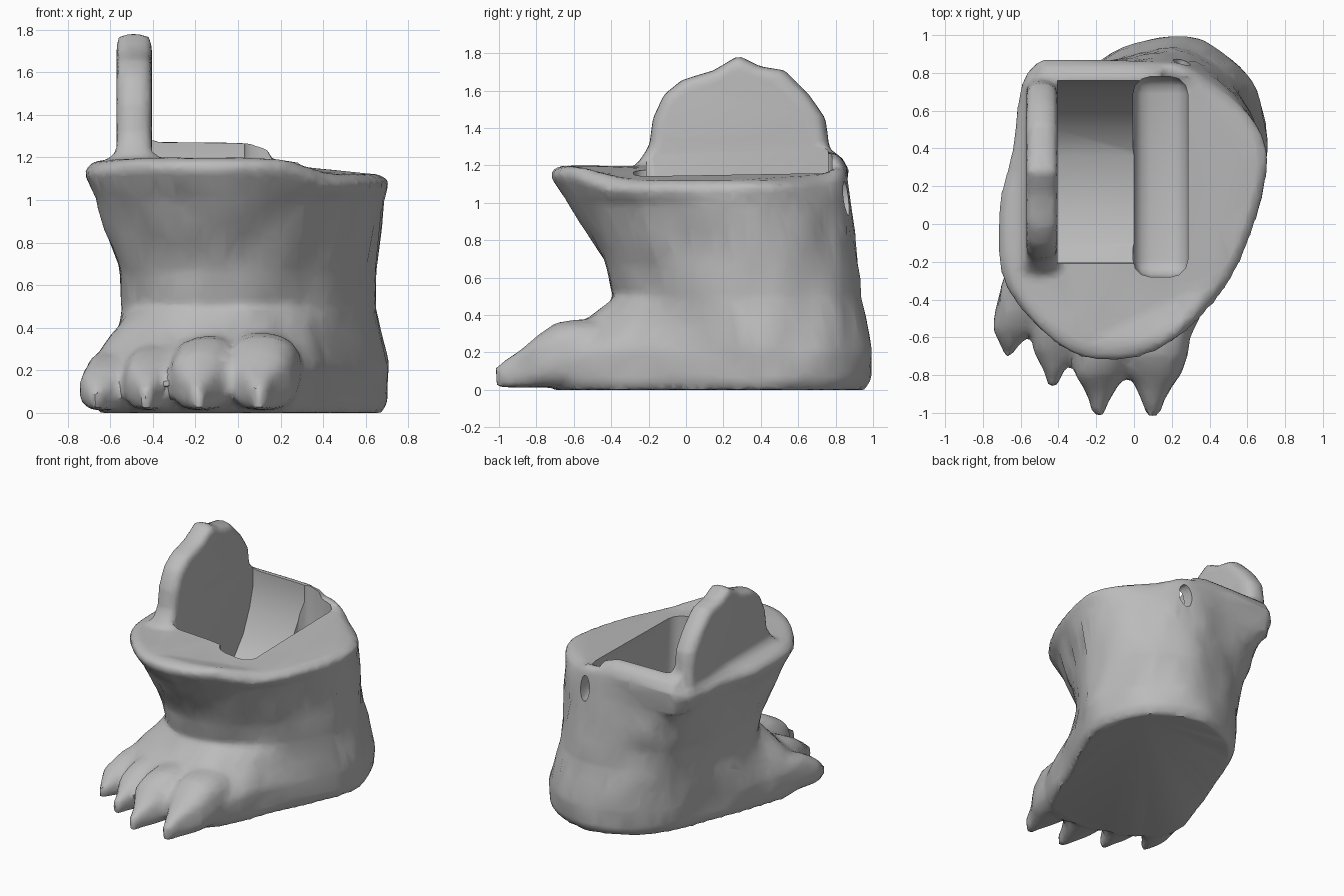
import bpy, bmesh, math
from mathutils import Vector, noise

cube = bpy.data.objects.get("Cube")
if cube:
    bpy.data.objects.remove(cube)

stone = bpy.data.materials.new("grey_stone")
stone.use_nodes = True
GREY = (0.5, 0.5, 0.5, 1)
stone.diffuse_color = GREY
stone.node_tree.nodes["Principled BSDF"].inputs["Base Color"].default_value = GREY


def smooth_ring(points, steps=4):
    """Closed Catmull-Rom curve through the points."""
    pts, out = [Vector(p) for p in points], []
    n = len(pts)
    for i in range(n):
        a, b, c, d = (pts[(i + k) % n] for k in (-1, 0, 1, 2))
        for s in range(steps):
            t = s / steps
            out.append(b + (c - a) * t / 2 + (a * 2 - b * 5 + c * 4 - d) * t**2 / 2
                       + (b * 3 - a - c * 3 + d) * t**3 / 2)
    return out


def loft(bm, rings):
    """Closed skin through rings of equal length, capped at both ends."""
    rows = [[bm.verts.new(p) for p in ring] for ring in rings]
    n = len(rows[0])
    for low, high in zip(rows, rows[1:]):
        for i in range(n):
            j = (i + 1) % n
            bm.faces.new((low[i], low[j], high[j], high[i]))
    bm.faces.new(rows[0][::-1])
    bm.faces.new(rows[-1])


def finish(bm, name):
    bmesh.ops.recalc_face_normals(bm, faces=bm.faces)
    mesh = bpy.data.meshes.new(name)
    bm.to_mesh(mesh)
    bm.free()
    obj = bpy.data.objects.new(name, mesh)
    bpy.context.collection.objects.link(obj)
    return obj


def apply_modifiers(obj):
    graph = bpy.context.evaluated_depsgraph_get()
    mesh = bpy.data.meshes.new_from_object(obj.evaluated_get(graph))
    obj.modifiers.clear()
    obj.data = mesh


def slab(bm, profile, xs):
    """Side profile in y and z, carried across the given (x, scale) stations."""
    mid = sum((Vector(p) for p in profile), Vector((0, 0))) / len(profile)
    loft(bm, [[(x, *(mid + (Vector(p) - mid) * s)) for p in profile] for x, s in xs])


def rim_height(x):
    t = min(max((x - 0.2) / 0.25, 0), 1)
    return 1.2 - 0.08 * t * t * (3 - 2 * t) - 0.02 * max(0, -x - 0.5) / 0.2


# Leg: sole, ankle and rim outlines blended upwards
sole = smooth_ring([(.7, .36), (.67, .65), (.51, .89), (.18, 1), (-.12, .9), (-.33, .68),
                    (-.47, .35), (-.6, 0), (-.69, -.38), (-.42, -.64), (.18, -.72), (.48, -.14)])
ankle = smooth_ring([(.63, .25), (.62, .55), (.47, .82), (.2, .93), (-.12, .86), (-.37, .7),
                     (-.49, .35), (-.54, .05), (-.47, -.2), (-.2, -.37), (.1, -.34), (.42, -.12)])
rim = smooth_ring([(.69, .22), (.66, .5), (.41, .75), (.2, .85), (-.2, .845), (-.55, .82),
                   (-.64, .38), (-.71, .05), (-.66, -.35), (-.3, -.69), (.13, -.66), (.5, -.3)])
centre = Vector((.05, .15))


def section(a, b, blend, z, size=1.0):
    return [(*(centre + (p.lerp(q, blend) - centre) * size), z) for p, q in zip(a, b)]


bm = bmesh.new()
rings = [section(sole, ankle, 0, 0, .95), section(sole, ankle, 0, .06, .99),
         section(sole, ankle, 0, .2), section(sole, ankle, .45, .34),
         section(sole, ankle, 1, .5), section(ankle, rim, .13, .66),
         section(ankle, rim, .46, .85), section(ankle, rim, .72, 1)]
for drop, size in ((.06, 1.01), (.025, 1), (0, .94)):
    rings.append([(x, y, rim_height(x) - drop) for x, y, z in section(rim, rim, 0, 0, size)])
loft(bm, rings)

# Toes: boxy tapering tubes ending in claws
TAPER = [(0, 1, 1), (.3, 1, 1.02), (.5, 1, 1), (.63, 1, .94), (.75, .9, .78),
         (.84, .58, .58), (.92, .32, .44), (1, .18, .3)]
TOES = [(-.52, -.1, -.67, -.7, .125, .27), (-.36, -.1, -.43, -.86, .13, .315),
        (-.13, -.15, -.19, -1.01, .155, .355), (.15, -.15, .1, -1.01, .165, .36)]


def squared(value):
    return math.copysign(abs(value) ** .7, value)


for x0, y0, x1, y1, width, height in TOES:
    rings = []
    for t, w, h in TAPER:
        x, y = x0 + (x1 - x0) * t, y0 + (y1 - y0) * t
        r = height * h / 2
        rings.append([(x + width * w * squared(math.cos(a)), y, .01 + r + r * squared(math.sin(a)))
                      for a in (math.tau * k / 16 for k in range(16))])
    loft(bm, rings)

# Instep web between the toes and the ankle
web = bmesh.ops.create_uvsphere(bm, u_segments=24, v_segments=12, radius=1)
for v in web["verts"]:
    v.co = Vector((-.13 + v.co.x * .42, -.3 + v.co.y * .42, .2 + v.co.z * .18))

# Upright scalloped lid on one side
lid = [(-.27, 1), (-.27, 1.2), (-.2, 1.3), (-.18, 1.45), (-.12, 1.58), (-.02, 1.66), (.15, 1.71),
       (.28, 1.79), (.4, 1.73), (.53, 1.71), (.66, 1.58), (.75, 1.45), (.77, 1.28), (.81, 1)]
slab(bm, lid, [(-.57, .91), (-.53, .99), (-.49, 1), (-.44, .98), (-.405, .91)])

# Raised back edge
slab(bm, [(.7, 1), (.7, 1.25), (.77, 1.28), (.83, 1.25), (.87, 1.18), (.85, 1)],
     [(-.5, 1), (-.1, .98), (.04, .95), (.14, .75)])

body = finish(bm, "foot_planter")
remesh = body.modifiers.new("Blend", 'REMESH')
remesh.mode = 'VOXEL'
remesh.voxel_size = .028
relax = body.modifiers.new("Relax", 'SMOOTH')
relax.iterations = 2
thin = body.modifiers.new("Thin", 'DECIMATE')
thin.ratio = .2
apply_modifiers(body)

# Gentle lumps on the skin below the rim
for v in body.data.vertices:
    fade = min(max((1.1 - v.co.z) * 6, 0), 1) * min(max(v.co.z * 6, 0), 1)
    v.co += v.normal * noise.noise(v.co * 4.5) * .025 * fade

# Hollow: sloped seat well, side trough and a small break in the back wall
cutters = []
bm = bmesh.new()
slab(bm, [(-.21, 1.9), (-.21, 1.15), (-.2, .65), (-.1, .57), (.36, .57), (.5, .65),
          (.64, .82), (.72, 1), (.76, 1.15), (.76, 1.9)], [(-.405, 1), (.03, 1)])
cutters.append(finish(bm, "seat_cutter"))

bm = bmesh.new()
bmesh.ops.create_cube(bm, size=1)
for v in bm.verts:
    v.co = Vector((.14 + v.co.x * .29, .25 + v.co.y * 1.06, 1.2 + v.co.z * 1.4))
bmesh.ops.bevel(bm, geom=bm.edges[:], offset=.09, segments=3, affect='EDGES', profile=.5)
cutters.append(finish(bm, "trough_cutter"))

bm = bmesh.new()
bmesh.ops.create_uvsphere(bm, u_segments=10, v_segments=8, radius=1)
for v in bm.verts:
    v.co = Vector((.25 + v.co.x * .05, .81 + v.co.y * .14, 1.02 + v.co.z * .1))
cutters.append(finish(bm, "break_cutter"))

for cutter in cutters:
    cut = body.modifiers.new("Cut", 'BOOLEAN')
    cut.operation = 'DIFFERENCE'
    cut.solver = 'EXACT'
    cut.object = cutter
apply_modifiers(body)
for cutter in cutters:
    bpy.data.objects.remove(cutter)

body.data.materials.clear()
body.data.materials.append(stone)
for obj in bpy.context.selected_objects:
    obj.select_set(False)
body.select_set(True)
bpy.context.view_layer.objects.active = body
bpy.ops.object.shade_smooth_by_angle(angle=math.radians(40))
